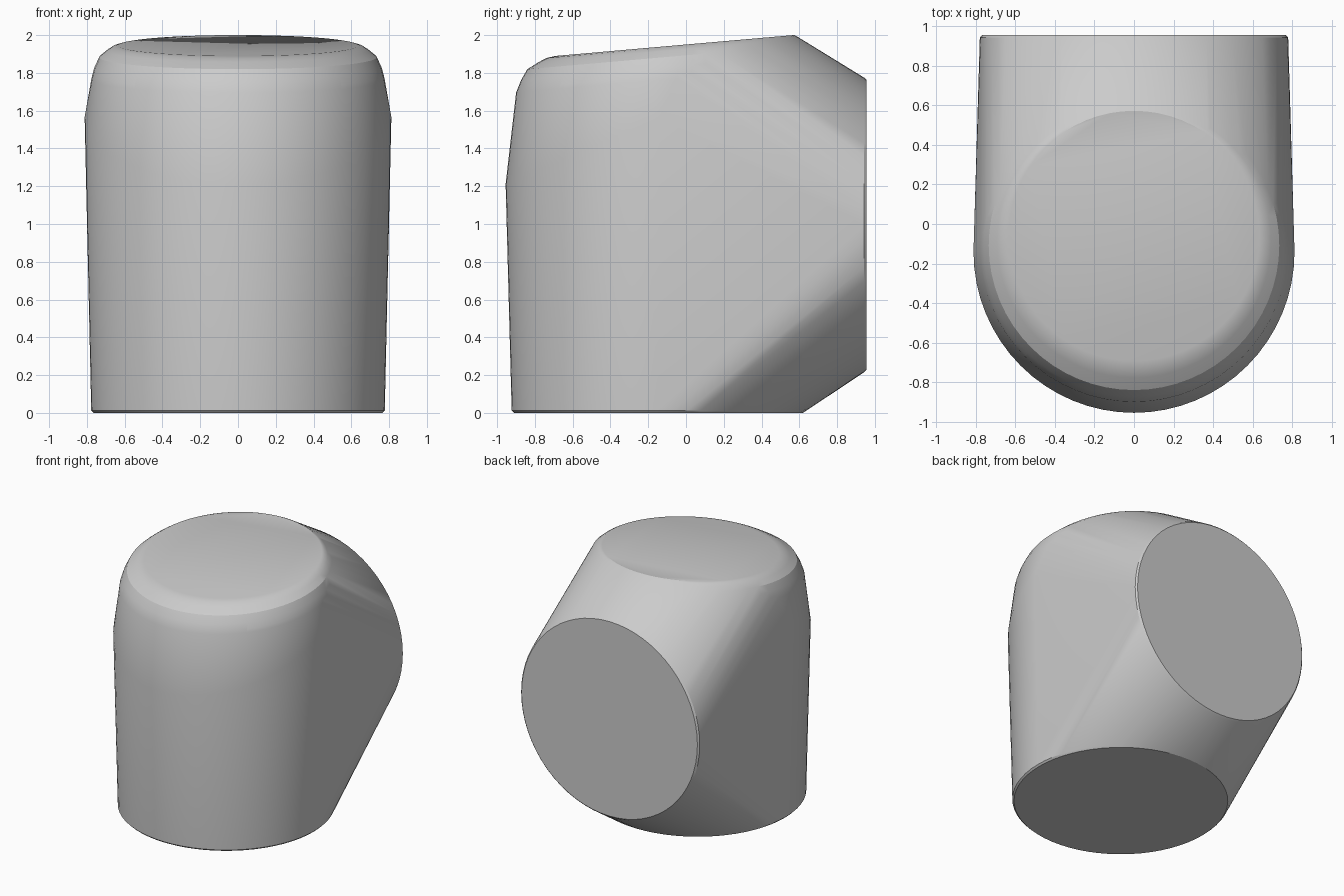
import bpy, bmesh
from math import sin, cos, pi, radians
from mathutils import Vector

if "Cube" in bpy.data.objects:
    bpy.data.objects.remove(bpy.data.objects["Cube"])

SEG = 64
bm = bmesh.new()


def ring(centre, u, v, ru, rv, start=0.0, end=2 * pi):
    """Add an elliptical ring (or arc) of points to the hull."""
    full = end - start > 6.28
    n = SEG if full else SEG // 2
    for i in range(n if full else n + 1):
        a = start + (end - start) * i / n
        bm.verts.new(Vector(centre) + Vector(u) * ru * cos(a) + Vector(v) * rv * sin(a))


X, Y, Z = Vector((1, 0, 0)), Vector((0, 1, 0)), Vector((0, 0, 1))

# bottom disc and back disc, each with a tiny rounded rim
for off, r in ((0.0, 0.765), (0.012, 0.777)):
    ring((0, -0.146, off), X, Y, r, r)
    ring((0, 0.955 - off, 0.995), X, Z, r + 0.003, r + 0.003)

# sloping crease around the front half
ring((0, -0.14, 1.565), X, Vector((0, 1, 0.435)), 0.812, 0.815, pi, 2 * pi)

# tilted crown with a rounded edge: depth, radius, forward shift
tilt = radians(5)
t = Vector((0, cos(tilt), sin(tilt)))
n = Vector((0, -sin(tilt), cos(tilt)))
top = Vector((0, -0.06, 1.945))
for depth, r, shift in ((0, 0.635, 0), (0.007, 0.665, 0.018), (0.024, 0.693, 0.03),
                        (0.057, 0.735, 0.053), (0.11, 0.76, 0.065),
                        (0.152, 0.772, 0.074), (0.175, 0.777, 0.081)):
    ring(top - n * depth - t * shift, X, t, r, r)

# stretch one skin over all the rings
res = bmesh.ops.convex_hull(bm, input=bm.verts[:])
loose = [v for v in bm.verts if not v.link_faces]
bmesh.ops.delete(bm, geom=loose, context='VERTS')
bmesh.ops.dissolve_limit(bm, angle_limit=radians(0.3), verts=bm.verts[:], edges=bm.edges[:])
bmesh.ops.recalc_face_normals(bm, faces=bm.faces[:])

mesh = bpy.data.meshes.new("elbow_body")
bm.to_mesh(mesh)
bm.free()
body = bpy.data.objects.new("elbow_body", mesh)
bpy.context.collection.objects.link(body)
bpy.context.view_layer.objects.active = body
body.select_set(True)
bpy.ops.object.shade_smooth_by_angle(angle=radians(25))
